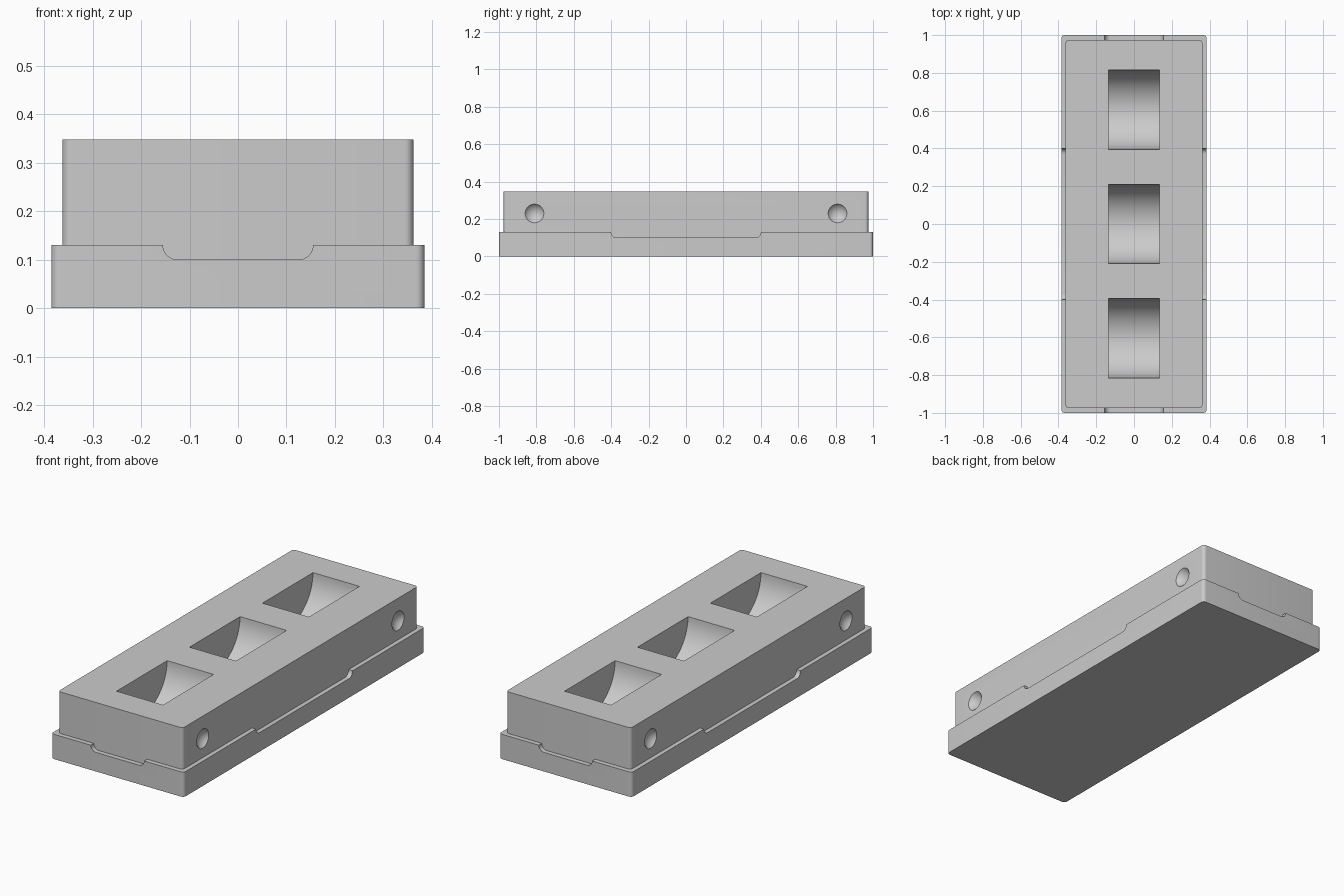
import bpy
import bmesh
from math import sin, cos, pi, radians
from mathutils import Matrix

cube = bpy.data.objects.get("Cube")
if cube:
    bpy.data.objects.remove(cube, do_unlink=True)

grey = bpy.data.materials.new("light grey")
grey.use_nodes = True
grey.diffuse_color = (0.6, 0.6, 0.6, 1)
grey.node_tree.nodes["Principled BSDF"].inputs["Base Color"].default_value = grey.diffuse_color


def finish(name, bm):
    bmesh.ops.recalc_face_normals(bm, faces=bm.faces)
    mesh = bpy.data.meshes.new(name)
    bm.to_mesh(mesh)
    bm.free()
    mesh.materials.append(grey)
    obj = bpy.data.objects.new(name, mesh)
    bpy.context.collection.objects.link(obj)
    return obj


def prism(name, points, depth):
    """Extrude a list of 3D points along a depth vector."""
    bm = bmesh.new()
    face = bm.faces.new([bm.verts.new(p) for p in points])
    new = bmesh.ops.extrude_face_region(bm, geom=[face])["geom"]
    bmesh.ops.translate(bm, vec=depth, verts=[v for v in new if isinstance(v, bmesh.types.BMVert)])
    return finish(name, bm)


def rounded_block(name, half_x, half_y, z0, z1, r):
    points = []
    corners = [(1, 1), (-1, 1), (-1, -1), (1, -1)]
    for i, (sx, sy) in enumerate(corners):
        for k in range(9):
            a = (i + k / 8) * pi / 2
            points.append((sx * (half_x - r) + r * cos(a), sy * (half_y - r) + r * sin(a), z0))
    return prism(name, points, (0, 0, z1 - z0))


def notch(half, axis):
    """Shallow notch with rounded lower corners, running right across the base."""
    r = 0.03
    right = [(half - r + r * cos(a), 0.13 - r * sin(a))
             for a in [k * pi / 16 for k in range(9)]]
    profile = [(-half, 0.2), (half, 0.2)] + right + [(-u, z) for u, z in reversed(right)]
    if axis == "y":
        return prism("notch_cutter", [(u, -1.2, z) for u, z in profile], (0, 2.4, 0))
    return prism("notch_cutter", [(-0.6, u, z) for u, z in profile], (1.2, 0, 0))


def pocket(y):
    """Half-round trough with its axis across the block."""
    r = 0.21
    points = [(-0.135, y + r * cos(k * pi / 32), 0.35 - r * sin(k * pi / 32)) for k in range(33)]
    points += [(-0.135, y - r, 0.45), (-0.135, y + r, 0.45)]
    return prism("pocket_cutter", points, (0.27, 0, 0))


def dimple(side, y):
    """Sphere that leaves a shallow round dish in the side wall."""
    rim, depth = 0.05, 0.025
    r = (rim ** 2 + depth ** 2) / (2 * depth)
    bm = bmesh.new()
    bmesh.ops.create_uvsphere(bm, u_segments=48, v_segments=32, radius=r,
                              matrix=Matrix.Translation((side * (0.362 + r - depth), y, 0.23))
                              @ Matrix.Rotation(pi / 2, 4, "Y"))
    return finish("dimple_cutter", bm)


def carve(obj, cutters):
    bpy.ops.object.select_all(action="DESELECT")
    bpy.context.view_layer.objects.active = obj
    obj.select_set(True)
    for cutter in cutters:
        cutter.hide_render = True
        mod = obj.modifiers.new("cut", "BOOLEAN")
        mod.operation = "DIFFERENCE"
        mod.solver = "EXACT"
        mod.object = cutter
        bpy.ops.object.modifier_apply(modifier=mod.name)
        bpy.data.objects.remove(cutter, do_unlink=True)
    bpy.ops.object.shade_smooth_by_angle(angle=radians(25))


# Base tray with a notch on every side
base = rounded_block("base", 0.385, 1.0, 0, 0.13, 0.018)
carve(base, [notch(0.155, "y"), notch(0.4, "x")])

# Upper block with three troughs and four side dimples
block = rounded_block("upper_block", 0.362, 0.975, 0.09, 0.348, 0.018)
carve(block, [pocket(y) for y in (-0.605, 0, 0.605)]
      + [dimple(s, y) for s in (-1, 1) for y in (-0.81, 0.81)])
